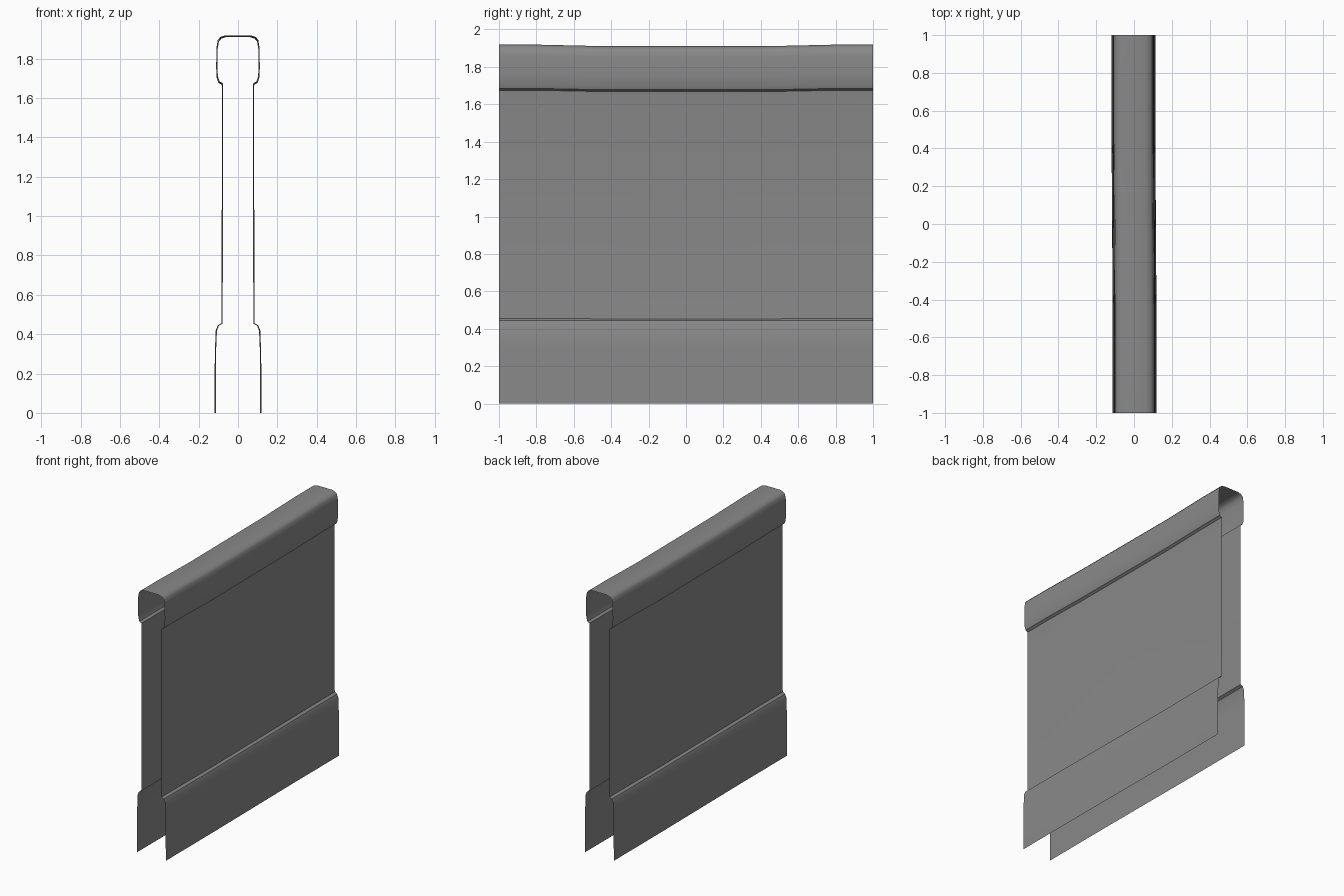
import bpy
import bmesh
import math

cube = bpy.data.objects.get("Cube")
if cube:
    bpy.data.objects.remove(cube, do_unlink=True)

# Plain grey for the whole wall
grey = bpy.data.materials.new("mid_grey")
grey.use_nodes = True
colour = (0.25, 0.25, 0.25, 1)
grey.diffuse_color = colour
grey.node_tree.nodes["Principled BSDF"].inputs["Base Color"].default_value = colour

# Half cross-section (x, z): skirting, panel, then rounded coping
half = [(0.116, 0), (0.115, 0.3), (0.11, 0.42), (0.1, 0.445), (0.082, 0.455),
        (0.081, 0.47), (0.078, 1.66), (0.08, 1.675), (0.097, 1.685),
        (0.105, 1.71), (0.108, 1.76), (0.106, 1.86), (0.1, 1.895),
        (0.088, 1.91), (0.06, 1.919)]
profile = half + [(-x, z) for x, z in reversed(half)]

# Stations along the length, with a slight sag and sideways drift
stations = [-1, -0.8, -0.45, 0, 0.45, 0.8, 1]


def sag(y, z):
    t = min(max((0.8 - abs(y)) / 0.35, 0), 1)
    return -0.008 * t * z / 1.92


def drift(y):
    return -0.003 * min(max(y / 0.45, -1), 1)


# Open sheet: no end caps and no underside
bm = bmesh.new()
rows = [[bm.verts.new((x + drift(y), y, z + sag(y, z))) for x, z in profile]
        for y in stations]
for a, b in zip(rows, rows[1:]):
    for i in range(len(profile) - 1):
        bm.faces.new((a[i], b[i], b[i + 1], a[i + 1]))
bm.normal_update()

mesh = bpy.data.meshes.new("wall_shell")
bm.to_mesh(mesh)
bm.free()
mesh.materials.append(grey)
wall = bpy.data.objects.new("wall_shell", mesh)
bpy.context.collection.objects.link(wall)

bpy.ops.object.select_all(action="DESELECT")
wall.select_set(True)
bpy.context.view_layer.objects.active = wall
bpy.ops.object.shade_smooth_by_angle(angle=math.radians(35))
